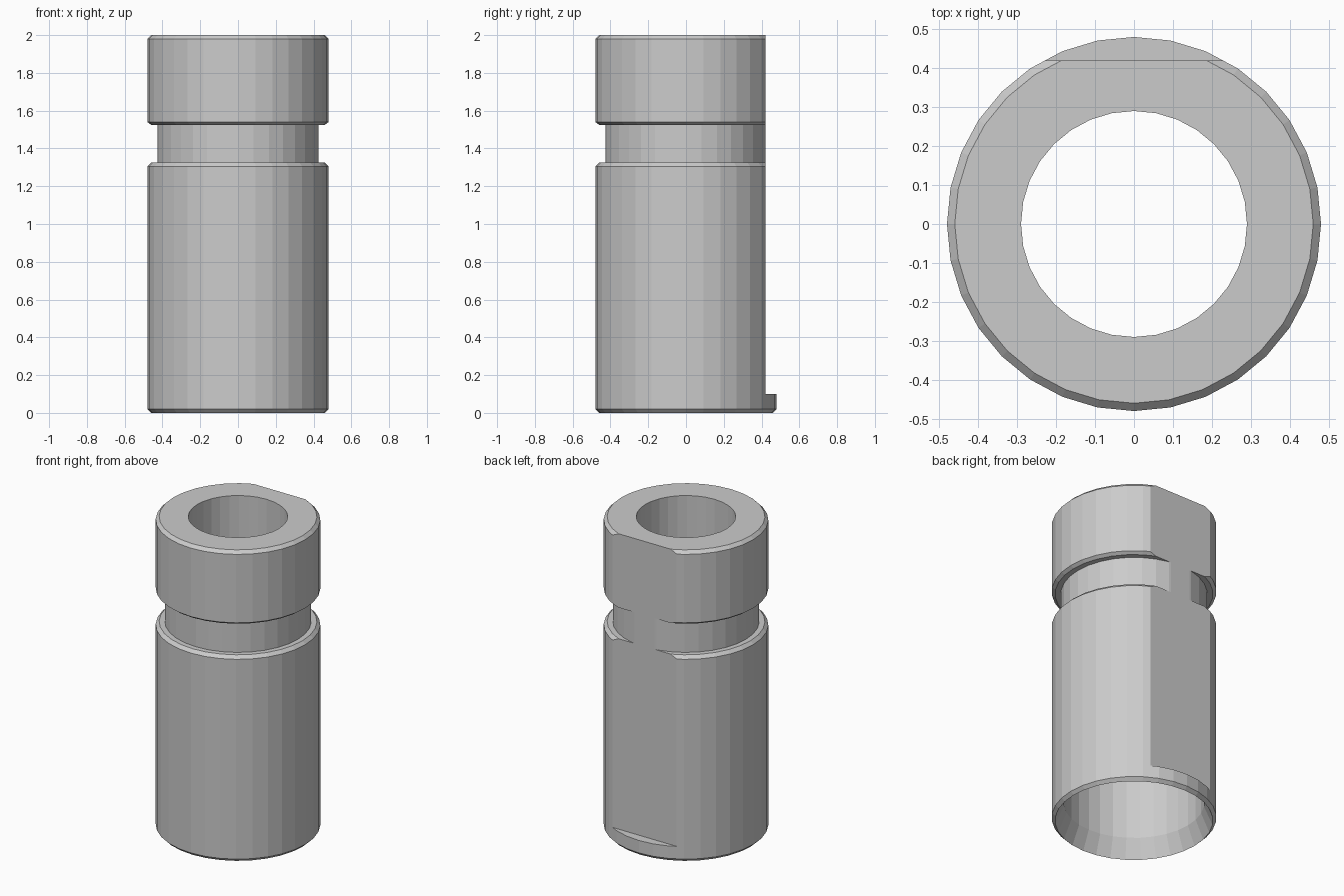
import bpy, bmesh, math

SEGMENTS = 32
FLAT_Y = 0.42
LEDGE_Z = 0.1

cube = bpy.data.objects.get("Cube")
if cube:
    bpy.data.objects.remove(cube, do_unlink=True)

steel = bpy.data.materials.new("plain_grey_steel")
steel.use_nodes = True
grey = (0.6, 0.6, 0.6, 1)
steel.diffuse_color = grey
steel.node_tree.nodes["Principled BSDF"].inputs["Base Color"].default_value = grey


def link(name, bm):
    bmesh.ops.recalc_face_normals(bm, faces=bm.faces)
    mesh = bpy.data.meshes.new(name)
    bm.to_mesh(mesh)
    bm.free()
    mesh.materials.append(steel)
    obj = bpy.data.objects.new(name, mesh)
    bpy.context.collection.objects.link(obj)
    return obj


def lathe(name, profile):
    """Revolve a closed (radius, height) outline about z."""
    bm = bmesh.new()
    rings = []
    for i in range(SEGMENTS):
        a = math.tau * i / SEGMENTS
        rings.append([bm.verts.new((r * math.cos(a), r * math.sin(a), z))
                      for r, z in profile])
    for i, ring in enumerate(rings):
        after = rings[(i + 1) % SEGMENTS]
        for j in range(len(profile)):
            k = (j + 1) % len(profile)
            bm.faces.new((ring[j], after[j], after[k], ring[k]))
    return link(name, bm)


# Sleeve: chamfered body, groove and collar, stepped bore flared at the bottom
sleeve = lathe("sleeve", [
    (0.46, 0), (0.48, 0.02), (0.48, 1.305), (0.46, 1.325),
    (0.427, 1.325), (0.427, 1.525), (0.46, 1.525), (0.48, 1.54),
    (0.48, 1.98), (0.46, 2),
    (0.29, 2), (0.29, 1.2), (0.41, 1.2), (0.41, 0.12),
])

# Cutter for the back flat, stopping above a small ledge
bm = bmesh.new()
bmesh.ops.create_cube(bm, size=1)
bmesh.ops.scale(bm, vec=(1.2, 0.4, 2.2), verts=bm.verts)
bmesh.ops.translate(bm, vec=(0, FLAT_Y + 0.2, LEDGE_Z + 1.1), verts=bm.verts)
cutter = link("flat_cutter", bm)
cutter.hide_render = True
cutter.hide_viewport = True
cutter.display_type = 'WIRE'

cut = sleeve.modifiers.new("back_flat", 'BOOLEAN')
cut.operation = 'DIFFERENCE'
cut.solver = 'EXACT'
cut.object = cutter
